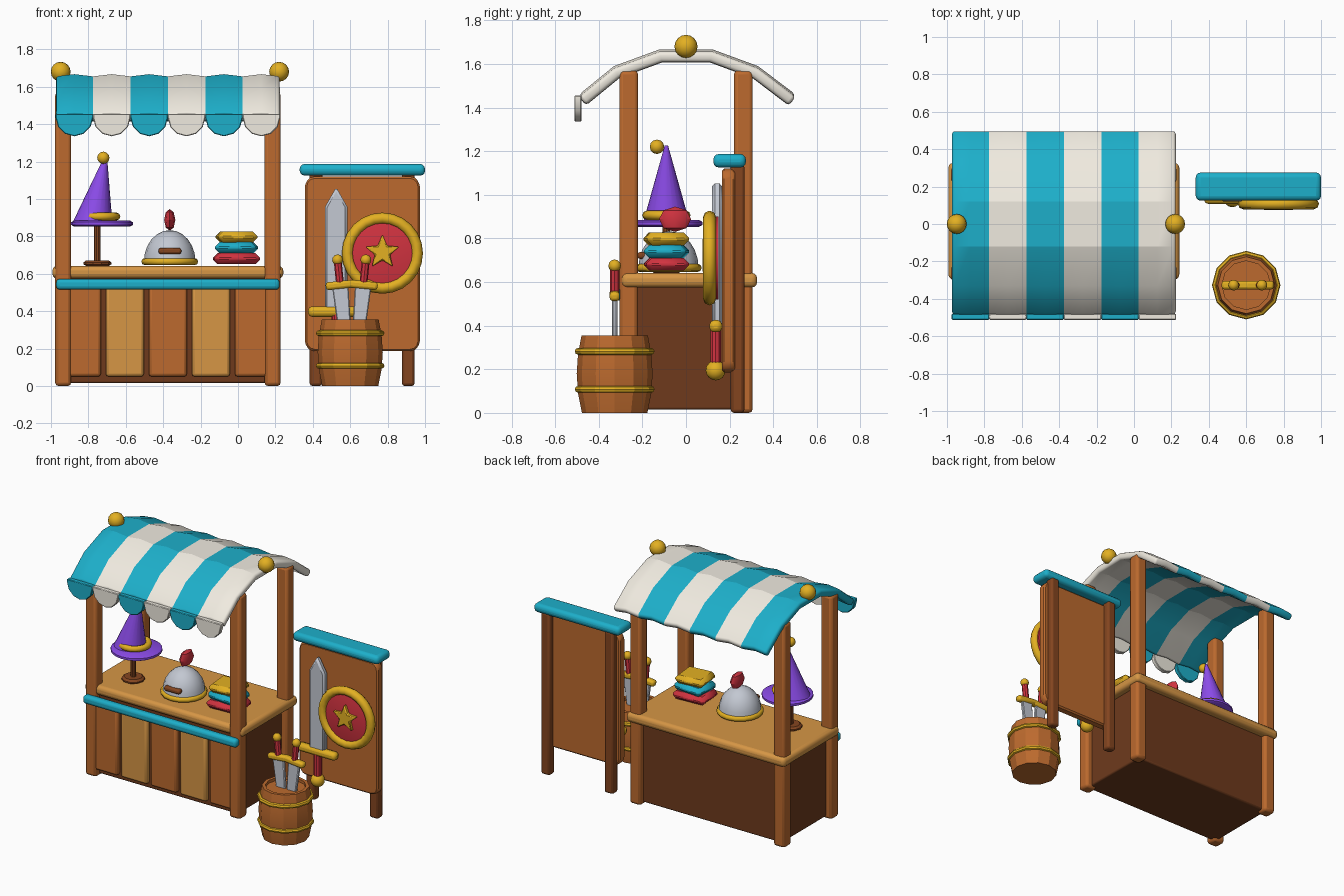
import bpy, bmesh, math
from mathutils import Vector, Matrix

if "Cube" in bpy.data.objects:
    bpy.data.objects.remove(bpy.data.objects["Cube"])

def lin(h):
    c = [int(h[i:i + 2], 16) / 255 for i in (0, 2, 4)]
    return tuple(v / 12.92 if v < 0.04 else ((v + 0.055) / 1.055) ** 2.4 for v in c) + (1,)

MATS = {}
for n, h in dict(wood='BC6A2E', dark='6E3A1C', tan='D69645', teal='1DAFCA', cream='F0EBE0', gold='E3B022',
                 red='D23340', purple='8B4BE8', steel='C3C8D2', leg='84451F').items():
    MATS[n] = bpy.data.materials.new(n)
    MATS[n].diffuse_color = lin(h)

def add(name, bm, mat, loc=(0, 0, 0), rot=(0, 0, 0), bevel=0, seg=2, smooth=35):
    bmesh.ops.recalc_face_normals(bm, faces=bm.faces)
    me = bpy.data.meshes.new(name)
    bm.to_mesh(me)
    bm.free()
    ob = bpy.data.objects.new(name, me)
    bpy.context.collection.objects.link(ob)
    ob.location, ob.rotation_euler = loc, rot
    for m in mat.split():
        me.materials.append(MATS[m])
    if bevel:
        b = ob.modifiers.new('bevel', 'BEVEL')
        b.width, b.segments = bevel, seg
    bpy.ops.object.select_all(action='DESELECT')
    ob.select_set(True)
    bpy.context.view_layer.objects.active = ob
    bpy.ops.object.shade_smooth_by_angle(angle=math.radians(smooth))
    return ob

def box(name, x, y, z, mat, bevel=0.015, seg=2, rot=(0, 0, 0)):
    """Box from (min, max) ranges."""
    bm = bmesh.new()
    bmesh.ops.create_cube(bm, size=1)
    bmesh.ops.scale(bm, verts=bm.verts, vec=(x[1] - x[0], y[1] - y[0], z[1] - z[0]))
    return add(name, bm, mat, (sum(x) / 2, sum(y) / 2, sum(z) / 2), rot, bevel, seg)

def ball(name, loc, r, mat, scale=(1, 1, 1), n=16):
    bm = bmesh.new()
    bmesh.ops.create_uvsphere(bm, u_segments=n, v_segments=n // 2, radius=r)
    bmesh.ops.scale(bm, verts=bm.verts, vec=scale)
    return add(name, bm, mat, loc)

def lathe(name, prof, n, mat, loc, rot=(0, 0, 0), closed=False, smooth=35):
    """Revolve (radius, z) points; closed profiles make rings."""
    bm = bmesh.new()
    rings = [[bm.verts.new((r * math.cos(2 * math.pi * k / n), r * math.sin(2 * math.pi * k / n), z))
              for k in range(n)] for r, z in prof]
    pairs = list(zip(rings, rings[1:])) + ([(rings[-1], rings[0])] if closed else [])
    for a, b in pairs:
        for k in range(n):
            bm.faces.new((a[k], a[(k + 1) % n], b[(k + 1) % n], b[k]))
    if not closed:
        bm.faces.new(rings[0])
        bm.faces.new(rings[-1])
    return add(name, bm, mat, loc, rot, smooth=smooth)

def ring(name, R, r, n, mat, loc, rot=(0, 0, 0), smooth=50):
    prof = [(R + r * math.cos(t * math.pi / 4), r * math.sin(t * math.pi / 4)) for t in range(8)]
    return lathe(name, prof, n, mat, loc, rot, True, smooth)

def plate(name, pts, y0, y1, mat, loc=(0, 0, 0), rot=(0, 0, 0), bevel=0):
    """Extrude an (x, z) outline from y0 to y1."""
    bm = bmesh.new()
    f = bm.faces.new([bm.verts.new((x, y0, z)) for x, z in pts])
    g = bmesh.ops.extrude_face_region(bm, geom=[f])
    bmesh.ops.translate(bm, verts=[v for v in g['geom'] if isinstance(v, bmesh.types.BMVert)], vec=(0, y1 - y0, 0))
    return add(name, bm, mat, loc, rot, bevel, 1)

CX = -0.375
# stall posts, counter body, planks, top and trim
for sx, side in ((-1, 'left'), (1, 'right')):
    for y, end in ((-0.263, 'front'), (0.263, 'back')):
        x = CX + sx * 0.56
        box(f'{end}_{side}_post', (x - .043, x + .043), (y - .043, y + .043), (0, 1.57), 'wood', 0.018)
box('counter_body', (CX - .56, CX + .56), (-0.265, 0.27), (0.015, 0.59), 'dark', 0.01)
for i in range(5):
    x = CX + (i - 2) * 0.23
    box(f'front_plank_{i + 1}', (x - .102, x + .102), (-0.298, -0.25), (0.05, 0.54), 'tan' if i % 2 else 'wood', 0.016)
box('counter_top', (-0.992, 0.242), (-0.296, 0.326), (0.575, 0.642), 'tan', 0.025, 3)
box('front_trim', (-0.972, 0.222), (-0.345, -0.29), (0.515, 0.573), 'teal', 0.02, 3)

# striped awning sheet
prof = [(-.49, 1.46), (-.33, 1.59), (-.12, 1.667), (.12, 1.667), (.33, 1.59), (.502, 1.46)]
bm = bmesh.new()
cols = [[bm.verts.new((-0.975 + i * 0.1, y, z - (0 if i % 2 else 0.012))) for y, z in prof] for i in range(13)]
for i in range(12):
    for j in range(5):
        f = bm.faces.new((cols[i][j], cols[i + 1][j], cols[i + 1][j + 1], cols[i][j + 1]))
        f.material_index = (i // 2) % 2
awning = add('striped_awning', bm, 'teal cream', smooth=20)
s = awning.modifiers.new('thickness', 'SOLIDIFY')
s.thickness, s.offset = 0.05, -1
b = awning.modifiers.new('round_edges', 'BEVEL')
b.width, b.segments, b.angle_limit = 0.016, 2, math.radians(60)

# scalloped valance
for i in range(6):
    pts = [(0.1 * math.cos(a), -0.1 * math.sin(a)) for a in [k * math.pi / 6 for k in range(7)]]
    plate(f'valance_scallop_{i + 1}', [(.1, .02)] + pts + [(-.1, .02)], -0.512, -0.48,
          'cream' if i % 2 else 'teal', (-0.875 + i * 0.2, 0, 1.435), bevel=0.004)
for x in (-0.948, 0.22):
    ball('ridge_ball', (x, 0, 1.68), 0.053, 'gold')

# pointed hat on its stand
HY = -0.09
lathe('stand_base', [(.06, .642), (.075, .65), (.075, .66), (.06, .672)], 10, 'leg', (-0.752, HY, 0))
lathe('stand_pole', [(.018, .66), (.018, .87)], 10, 'leg', (-0.752, HY, 0))
lathe('hat_brim', [(.15, .853), (.165, .861), (.165, .876), (.15, .884)], 24, 'purple', (-0.727, HY, 0))
hat = lathe('hat_cone', [(.106, .875), (.008, 1.225)], 20, 'purple', (-0.778, HY, 0))
for v in hat.data.vertices:
    v.co.x += (v.co.z - .875) * 0.2
ring('hat_band', 0.09, 0.021, 20, 'gold', (-0.74, HY, 0.906))
ball('hat_ball', (-0.72, -0.133, 1.22), 0.033, 'gold', n=12)

# domed helmet
dome = [(.138 * math.cos(t * math.pi / 12), .665 + .168 * math.sin(t * math.pi / 12)) for t in range(6)] + [(.004, .833)]
lathe('helmet_dome', dome, 16, 'steel', (-0.365, -0.08, 0))
ring('helmet_rim', 0.133, 0.019, 16, 'gold', (-0.365, -0.08, 0.665))
box('helmet_slit', (-0.425, -0.303), (-0.222, -0.18), (0.705, 0.738), 'leg', 0.012)
ball('helmet_crest', (-0.365, -0.05, 0.888), 1, 'red', (0.03, 0.074, 0.058), 8)

# folded cloth stack
for n, z, w, m, a in (('lower', .652, .122, 'red', .06), ('middle', .711, .11, 'teal', -.08), ('upper', .768, .105, 'gold', .1)):
    box(f'{n}_cloth', (-.008 - w, -.008 + w), (-.187, .007), (z, z + .058), m, 0.024, 1, (0, 0, a))

# display board
R = [(0.255, 0.415), (-0.255, 0.415), (-0.255, -0.415), (0.255, -0.415)]
corner = [(x + .052 * math.cos(q * math.pi / 2 + k * math.pi / 6), z + .052 * math.sin(q * math.pi / 2 + k * math.pi / 6))
          for q, (x, z) in enumerate(R) for k in range(4)]
plate('display_board', corner, 0.165, 0.225, 'wood', (0.665, 0, 0.653), bevel=0.01)
for x in (0.417, 0.91):
    box('board_leg', (x - .034, x + .034), (0.205, 0.268), (0, 1.14), 'leg', 0.015)
box('board_cap', (0.33, 1.0), (0.125, 0.275), (1.125, 1.187), 'teal', 0.026, 3)

# sword hanging on the board
plate('sword_blade', [(-.06, -.26), (.06, -.26), (.06, .3), (0, .405), (-.06, .3)], 0.12, 0.165, 'steel',
      (0.525, 0, 0.658), bevel=0.012)
box('sword_guard', (0.375, 0.675), (0.108, 0.165), (0.37, 0.425), 'gold', 0.02)
lathe('sword_grip', [(.026, .2), (.026, .39)], 10, 'red', (0.525, 0.136, 0))
ball('sword_pommel', (0.525, 0.136, 0.195), 0.046, 'gold')

# round shield with star
face = (math.pi / 2, 0, 0)
lathe('shield_disc', [(.19, -.04), (.19, .0), (.15, .012)], 24, 'red', (0.772, 0.11, 0.71), face)
ring('shield_rim', 0.187, 0.03, 24, 'gold', (0.772, 0.108, 0.71), face)
star = [((.095, .043)[k % 2] * math.sin(k * math.pi / 5), (.095, .043)[k % 2] * math.cos(k * math.pi / 5)) for k in range(10)]
plate('shield_star', star, 0.075, 0.105, 'gold', (0.772, 0, 0.715), bevel=0.006)

# barrel
BX, BY = 0.6, -0.327
lathe('barrel', [(.15, 0), (.168, .09), (.174, .18), (.168, .27), (.152, .355), (.13, .355), (.13, .335)], 12, 'wood',
      (BX, BY, 0), smooth=25)
for z in (0.108, 0.282):
    ring('barrel_hoop', 0.167, 0.016, 12, 'gold', (BX, BY, z), smooth=25)

# two daggers standing in the barrel
for s, side in ((-1, 'left'), (1, 'right')):
    M = Matrix.Translation((0.608 + s * 0.062, BY, 0.54)) @ Matrix.Rotation(s * 0.1, 4, 'Y')
    for ob in (plate(f'{side}_dagger_blade', [(-.044, 0), (.044, 0), (.034, -.25), (0, -.31), (-.034, -.25)], -.012, .012, 'steel', bevel=0.005),
               box(f'{side}_dagger_guard', (-.077, .077), (-.023, .023), (-.021, .021), 'gold', 0.014),
               lathe(f'{side}_dagger_grip', [(.021, 0), (.021, .13)], 8, 'red', (0, 0, 0)),
               ball(f'{side}_dagger_pommel', (0, 0, .135), .029, 'gold', n=12)):
        ob.matrix_world = M @ Matrix.Translation(ob.location)

for m in bpy.data.materials:
    if m.users and not m.is_grease_pencil:
        m.use_nodes = True
        m.node_tree.nodes["Principled BSDF"].inputs["Base Color"].default_value = m.diffuse_color
